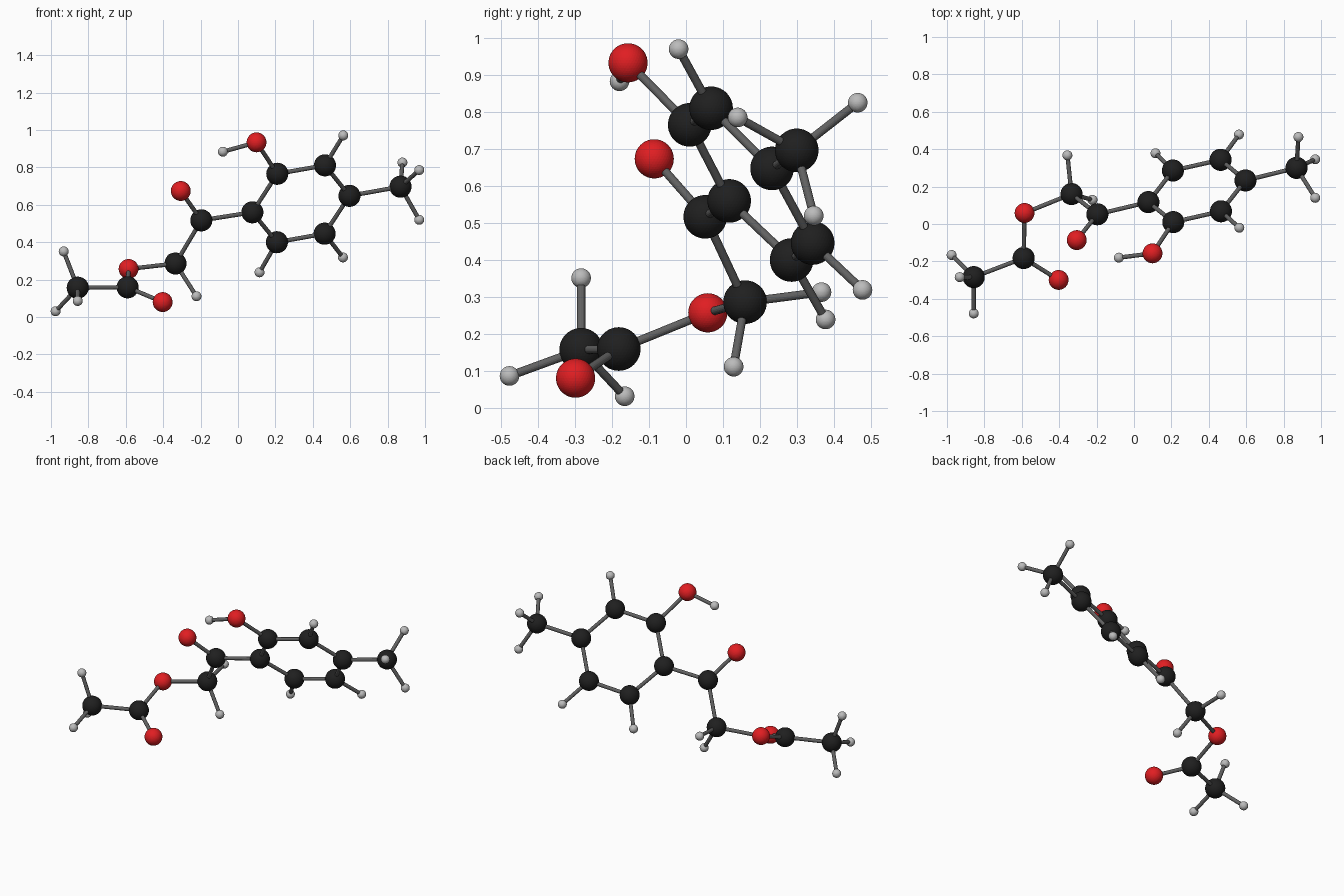
import bpy
from itertools import combinations
from mathutils import Vector


def material(name, rgb):
    m = bpy.data.materials.new(name)
    m.diffuse_color = (*rgb, 1)
    return m


# element: radius, material
STYLE = {
    "carbon": (0.059, material("black", (0.014, 0.014, 0.014))),
    "oxygen": (0.053, material("red", (0.75, 0.013, 0.016))),
    "hydrogen": (0.0265, material("light_grey", (0.5, 0.5, 0.5))),
}
BOND_MAT = material("dark_grey", (0.12, 0.12, 0.12))
BOND_RADIUS = 0.0115
BOND_REACH = 0.31  # atoms closer than this are bonded

ATOMS = {
    "carbon": [
        # chain: end methyl, ester carbon, link carbon, ketone carbon
        (-0.857, -0.284, 0.157), (-0.590, -0.182, 0.159),
        (-0.334, 0.160, 0.286), (-0.196, 0.052, 0.517),
        # six-sided ring
        (0.077, 0.117, 0.560), (0.210, 0.010, 0.766), (0.465, 0.068, 0.811),
        (0.596, 0.233, 0.648), (0.463, 0.343, 0.446), (0.208, 0.286, 0.400),
        # ring methyl
        (0.869, 0.300, 0.697),
    ],
    "oxygen": [
        (-0.403, -0.299, 0.080), (-0.585, 0.059, 0.257),
        (-0.306, -0.086, 0.674), (0.099, -0.157, 0.934),
    ],
    "hydrogen": [
        # end methyl
        (-0.932, -0.284, 0.351), (-0.975, -0.166, 0.031), (-0.857, -0.478, 0.086),
        # link carbon
        (-0.222, 0.129, 0.111), (-0.356, 0.367, 0.313),
        # hydroxyl and ring
        (-0.081, -0.180, 0.884), (0.563, -0.020, 0.971),
        (0.561, 0.478, 0.319), (0.115, 0.378, 0.239),
        # ring methyl
        (0.879, 0.465, 0.826), (0.969, 0.140, 0.786), (0.969, 0.346, 0.520),
    ],
}

# Atoms: faceted balls
points = []
for element, places in ATOMS.items():
    radius, mat = STYLE[element]
    for i, p in enumerate(places, 1):
        bpy.ops.mesh.primitive_ico_sphere_add(subdivisions=4, radius=radius, location=p)
        ball = bpy.context.object
        ball.name = f"{element}_ball_{i}"
        ball.data.materials.append(mat)
        points.append(Vector(p))

# Bonds: sticks between neighbouring atoms
count = 0
for a, b in combinations(points, 2):
    d = b - a
    if d.length < BOND_REACH:
        count += 1
        bpy.ops.mesh.primitive_cylinder_add(
            vertices=16, radius=BOND_RADIUS, depth=d.length,
            location=(a + b) / 2, rotation=d.to_track_quat('Z', 'Y').to_euler())
        stick = bpy.context.object
        stick.name = f"bond_stick_{count}"
        stick.data.materials.append(BOND_MAT)
